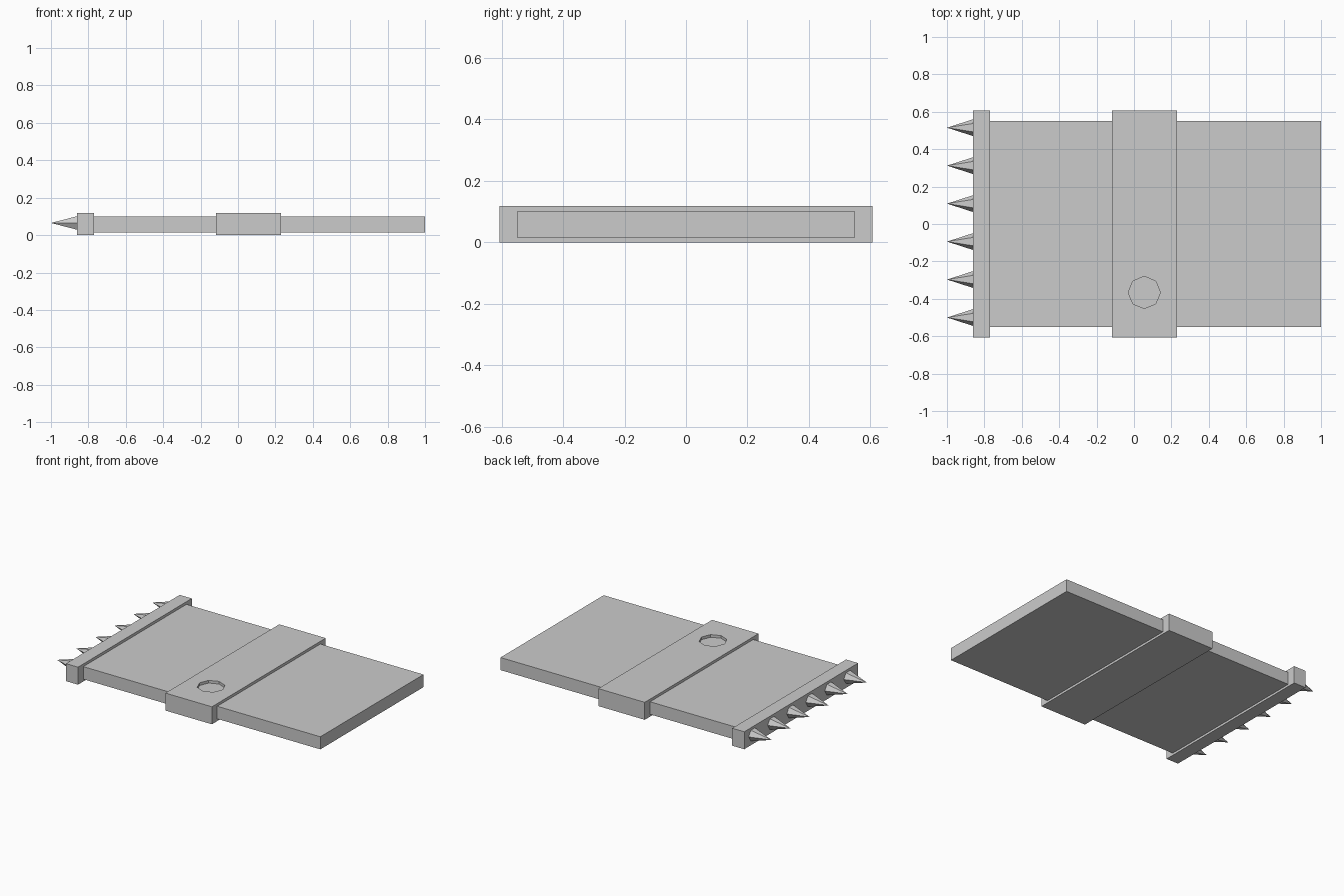
import bpy
import math

if "Cube" in bpy.data.objects:
    bpy.data.objects.remove(bpy.data.objects["Cube"])


def box(name, x0, x1, y0, y1, z0, z1):
    bpy.ops.mesh.primitive_cube_add(size=1, location=((x0 + x1) / 2, (y0 + y1) / 2, (z0 + z1) / 2))
    ob = bpy.context.object
    ob.name = name
    ob.scale = (x1 - x0, y1 - y0, z1 - z0)
    bpy.ops.object.transform_apply(location=False, rotation=False, scale=True)
    return ob


# Main board, end rail and raised middle band
box("board", -0.80, 1.0, -0.55, 0.55, 0.015, 0.10)
box("end_rail", -0.86, -0.77, -0.607, 0.607, 0.0, 0.118)
band = box("middle_band", -0.117, 0.23, -0.607, 0.607, 0.0, 0.118)

# Octagonal hole in the band, showing the board below as its floor
bpy.ops.mesh.primitive_cylinder_add(vertices=8, radius=0.086, depth=0.1, location=(0.055, -0.366, 0.145))
cutter = bpy.context.object
cutter.name = "hole_cutter"
cutter.hide_render = True
mod = band.modifiers.new("hole", 'BOOLEAN')
mod.operation = 'DIFFERENCE'
mod.solver = 'EXACT'
mod.object = cutter
bpy.context.view_layer.objects.active = band
bpy.ops.object.modifier_apply(modifier=mod.name)
bpy.data.objects.remove(cutter, do_unlink=True)

# Row of spikes pointing out of the end rail
for i in range(6):
    y = -0.50 + i * 0.203
    bpy.ops.mesh.primitive_cone_add(vertices=6, radius1=0.045, radius2=0, depth=0.14,
                                    location=(-0.93, y, 0.065), rotation=(0, -math.pi / 2, 0))
    spike = bpy.context.object
    spike.name = f"spike_{i + 1}"
    spike.scale = (0.93, 1, 1)
